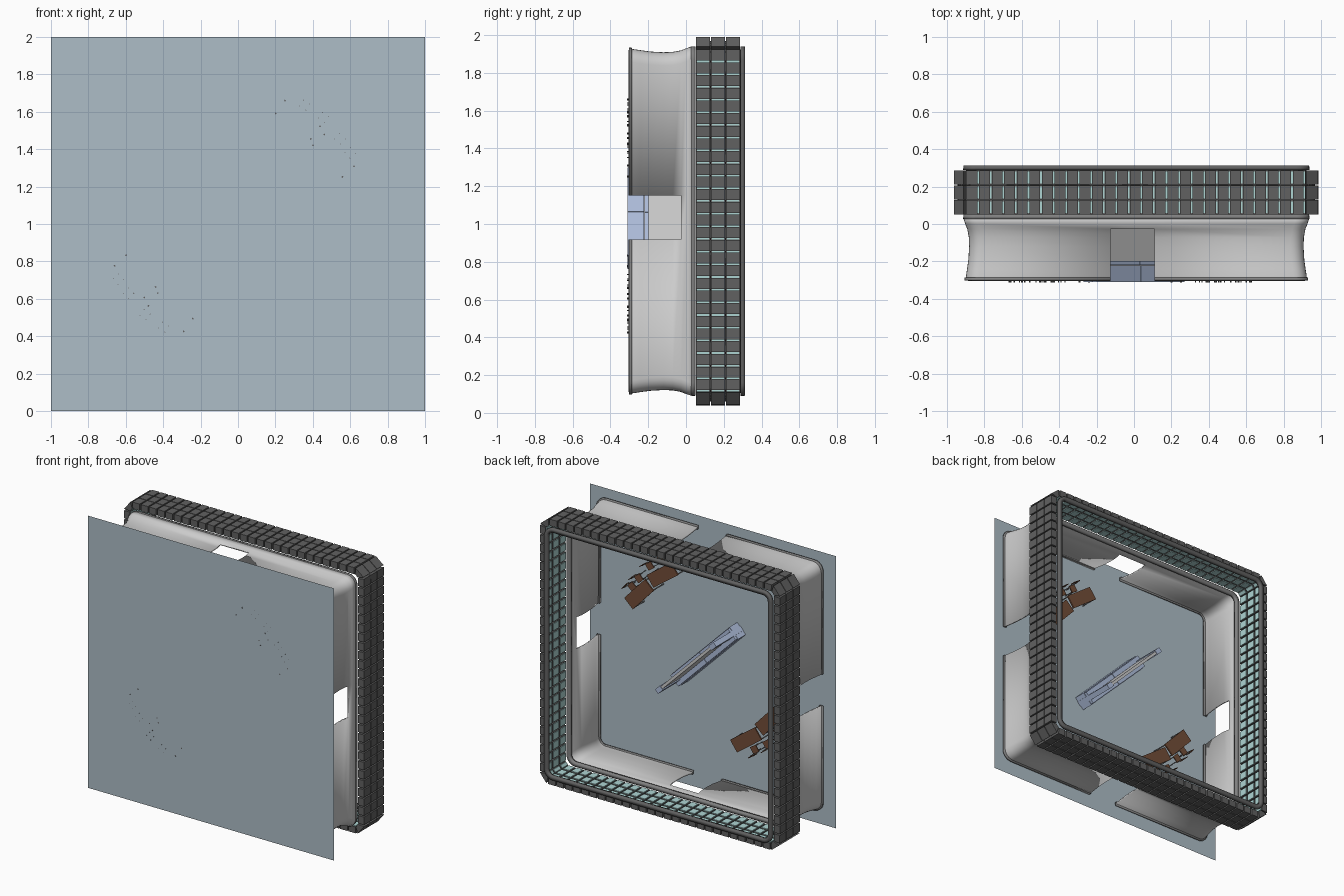
import bpy, bmesh
from math import sin, cos, pi, radians

if "Cube" in bpy.data.objects:
    bpy.data.objects.remove(bpy.data.objects["Cube"])

CX, CZ = 0.0125, 1.015      # centre of the walls
FLOOR = -0.311              # the ground plane lies upright; "height" runs along +y


def material(name, r, g, b):
    m = bpy.data.materials.new(name)
    m.diffuse_color = (r, g, b, 1)
    m.use_nodes = True
    m.node_tree.nodes["Principled BSDF"].inputs["Base Color"].default_value = m.diffuse_color
    return m


M_FLOOR = material("slate", 0.42, 0.51, 0.57)
M_DARK = material("dark_grey", 0.12, 0.12, 0.12)
M_TRIM = material("mid_grey", 0.22, 0.22, 0.22)
M_GLASS = material("teal_glass", 0.42, 0.66, 0.65)
M_BROWN = material("brown", 0.17, 0.075, 0.04)
M_BLUE = material("pale_blue", 0.43, 0.52, 0.72)
M_GREY = material("pale_grey", 0.55, 0.55, 0.55)


def finish(name, bm, mat=None, smooth=False, thick=0):
    bmesh.ops.recalc_face_normals(bm, faces=bm.faces)
    me = bpy.data.meshes.new(name)
    bm.to_mesh(me)
    bm.free()
    ob = bpy.data.objects.new(name, me)
    bpy.context.collection.objects.link(ob)
    if mat:
        me.materials.append(mat)
    if thick:
        mod = ob.modifiers.new("thickness", 'SOLIDIFY')
        mod.thickness = thick
        mod.offset = -1
    if smooth:
        bpy.ops.object.select_all(action='DESELECT')
        ob.select_set(True)
        bpy.context.view_layer.objects.active = ob
        bpy.ops.object.shade_smooth_by_angle(angle=radians(40))
    return ob


def hexa(bm, low, high):
    """Closed block between two quads."""
    a = [bm.verts.new(p) for p in low]
    b = [bm.verts.new(p) for p in high]
    bm.faces.new(a)
    bm.faces.new(b)
    for i in range(4):
        j = (i + 1) % 4
        bm.faces.new((a[i], a[j], b[j], b[i]))


def block(bm, at, ang, u, v, h):
    """Block standing on the floor plan; u, v, h are (min, max) ranges."""
    c, s = cos(ang), sin(ang)
    ring = [(u[0], v[0]), (u[1], v[0]), (u[1], v[1]), (u[0], v[1])]
    pts = [(at[0] + a * c - b * s, at[1] + a * s + b * c) for a, b in ring]
    hexa(bm, [(x, h[0], z) for x, z in pts], [(x, h[1], z) for x, z in pts])


def plan(half, r):
    """Rounded square outline with break points at the door in each side."""
    pts = []
    for k in range(4):
        a = k * pi / 2
        local = [(half, t) for t in (-(half - r), 0.02 - 0.117, 0.02 + 0.117, half - r)]
        local += [(half - r + r * cos(q), half - r + r * sin(q))
                  for q in [pi / 2 * i / 6 for i in range(1, 6)]]
        pts += [(CX + x * cos(a) - z * sin(a), CZ + x * sin(a) + z * cos(a)) for x, z in local]
    return pts


def sweep(name, profile, mat=None, thick=0.012, door_top=None):
    """Carry a (height, half width) profile round the rounded square."""
    bm = bmesh.new()
    rows = [[bm.verts.new((x, y, z)) for x, z in plan(h, 0.07)] for y, h in profile]
    n = len(rows[0])
    for r in range(len(rows) - 1):
        for i in range(n):
            if door_top is not None and i % 9 == 1 and profile[r + 1][0] <= door_top + 1e-4:
                continue
            j = (i + 1) % n
            bm.faces.new((rows[r][i], rows[r][j], rows[r + 1][j], rows[r + 1][i]))
    return finish(name, bm, mat, True, thick)


# Ground panel
bm = bmesh.new()
bm.faces.new([bm.verts.new((x, FLOOR, z)) for x, z in ((-1, 0), (1, 0), (1, 2), (-1, 2))])
finish("ground_panel", bm, M_FLOOR)

# Coved walls with a door in every side, skirting and ledges
DOOR = -0.027
sweep("coved_wall", [(-0.302, 0.912), (-0.28, 0.911), (-0.24, 0.905), (-0.19, 0.898), (-0.12, 0.894),
                     (-0.07, 0.896), (DOOR, 0.904), (0.0, 0.915), (0.03, 0.925)], door_top=DOOR)
sweep("skirting", [(-0.302, 0.919), (-0.287, 0.918)], M_TRIM, 0.026, door_top=DOOR)
sweep("lower_ledge", [(0.028, 0.926), (0.05, 0.924)], M_TRIM, 0.03)
sweep("upper_rim", [(0.289, 0.926), (0.312, 0.924)], M_DARK, 0.03)


# Ring of tiles in three rows, each with a glass pane on its inner side
def frame(s, half=0.95, r=0.05):
    side, arc = 2 * (half - r), pi * r / 2
    k, t = divmod(s, side + arc)
    if t < side:
        p, q = (half, t - side / 2), 0
    else:
        q = (t - side) / r
        p = (half - r + r * cos(q), half - r + r * sin(q))
    a = k * pi / 2
    return ((CX + p[0] * cos(a) - p[1] * sin(a), CZ + p[0] * sin(a) + p[1] * cos(a)),
            (cos(a + q), sin(a + q)))


def tile(bm, s0, s1, y0, y1, o0, o1):
    def face(o):
        out = []
        for s, y in ((s0, y0), (s1, y0), (s1, y1), (s0, y1)):
            p, n = frame(s)
            out.append((p[0] + n[0] * o, y, p[1] + n[1] * o))
        return out
    hexa(bm, face(o0), face(o1))


PERIM = 4 * (2 * 0.90 + pi * 0.05 / 2)
COUNT = 112
STEP = PERIM / COUNT
tiles, panes = bmesh.new(), bmesh.new()
for row in range(3):
    y = 0.052 + row * 0.0795
    for i in range(COUNT):
        s = i * STEP
        tile(tiles, s + 0.005, s + STEP - 0.005, y, y + 0.075, -0.022, 0.025)
        tile(panes, s + 0.008, s + STEP - 0.008, y + 0.006, y + 0.069, -0.027, -0.0215)
finish("wall_tiles", tiles, M_DARK)
finish("tile_panes", panes, M_GLASS)

# Slim rails that carry the tiles
for i in range(2):
    y = 0.127 + i * 0.0795
    sweep("tile_rail", [(y, 0.955), (y + 0.0045, 0.955)], M_DARK, 0.02)

# Diagonal partition with a bench on both faces
C, DIAG = (0.0, 1.03), radians(-45)
bm = bmesh.new()
block(bm, C, DIAG, (-0.33, 0.33), (-0.01, 0.01), (FLOOR, 0.0))
finish("partition", bm, M_GREY)
bm = bmesh.new()
for sgn in (0, pi):
    for u in ((-0.33, -0.002), (0.002, 0.33)):
        block(bm, C, DIAG + sgn, u, (0.011, 0.05), (FLOOR, -0.222))
        block(bm, C, DIAG + sgn, u, (0.011, 0.045), (-0.219, -0.198))
    block(bm, C, DIAG + sgn, (0.28, 0.335), (-0.018, 0.018), (FLOOR, 0.004))
finish("benches", bm, M_BLUE)

# Two clusters of tables and chairs, half a turn apart
TABLES = [((0.32, 1.557), radians(-36)), ((0.51, 1.365), radians(-47))]
CHAIRS = [((0.357, 1.636), -33), ((0.457, 1.57), -37), ((0.545, 1.455), -44), ((0.60, 1.38), -50)]
FOOT = FLOOR - 0.001


def turned(p, half_turn):
    return (-0.04 - p[0], 2.085 - p[1]) if half_turn else p


tops, legs, seats, backs = (bmesh.new() for _ in range(4))
for turn in (False, True):
    extra = pi if turn else 0
    for p, a in TABLES:
        at, a = turned(p, turn), a + extra
        block(tops, at, a, (-0.123, 0.123), (-0.048, 0.048), (-0.19, -0.18))
        for u in (-0.116, 0.116):
            for v in (-0.042, 0.042):
                block(legs, at, a, (u - 0.004, u + 0.004), (v - 0.004, v + 0.004), (FOOT, -0.19))
    for p, deg in CHAIRS:
        at, a = turned(p, turn), radians(deg) + extra
        block(seats, at, a, (-0.027, 0.027), (-0.026, 0.026), (-0.235, -0.228))
        for u in (-0.02, 0.02):
            for v in (-0.019, 0.019):
                block(legs, at, a, (u - 0.002, u + 0.002), (v - 0.002, v + 0.002), (FOOT, -0.235))
            block(legs, at, a, (u - 0.002, u + 0.002), (0.023, 0.027), (-0.235, -0.185))
        block(backs, at, a, (-0.028, 0.028), (0.027, 0.032), (-0.205, -0.165))
finish("table_tops", tops, M_BROWN)
finish("furniture_legs", legs, M_DARK)
finish("chair_seats", seats, M_BROWN)
finish("chair_backs", backs, M_BROWN)
